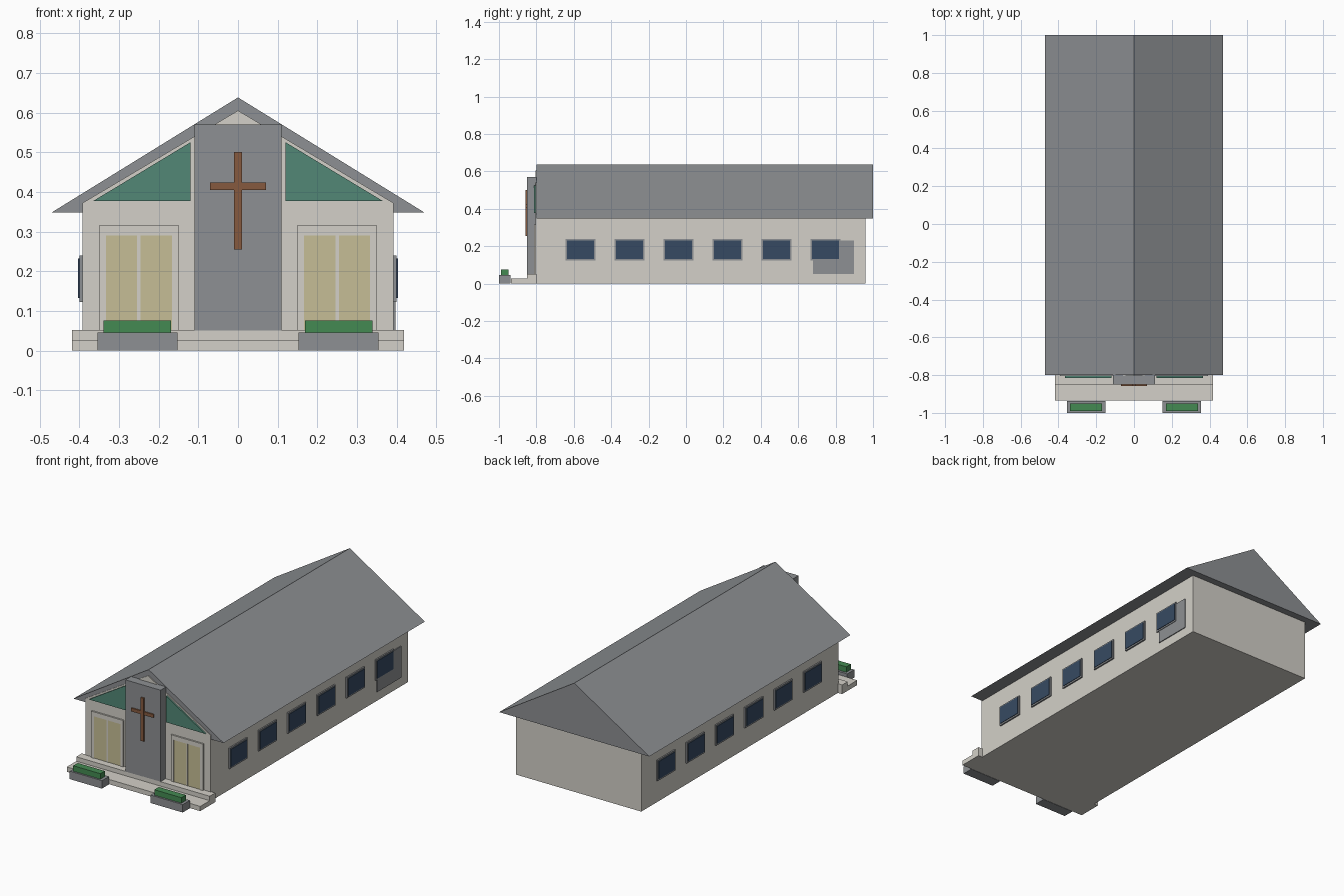
import bpy

cube = bpy.data.objects.get("Cube")
if cube:
    bpy.data.objects.remove(cube, do_unlink=True)


def material(name, srgb):
    """Flat material from 0-255 sRGB values, stored as linear."""
    lin = [((c / 255 + 0.055) / 1.055) ** 2.4 for c in srgb]
    m = bpy.data.materials.new(name)
    m.use_nodes = True
    m.diffuse_color = (*lin, 1)
    bsdf = next(n for n in m.node_tree.nodes if n.type == 'BSDF_PRINCIPLED')
    bsdf.inputs["Base Color"].default_value = (*lin, 1)
    bsdf.inputs["Roughness"].default_value = 0.8
    return m


cream = material("cream plaster", (211, 208, 200))
grey = material("slate grey", (141, 144, 147))
teal = material("teal glass", (82, 135, 118))
wood = material("brown wood", (134, 90, 62))
sand = material("sand door", (198, 190, 150))
leaf = material("hedge green", (68, 138, 82))
navy = material("navy glass", (54, 74, 98))


def prism(name, profile, y0, y1, mat):
    """Extrude an anticlockwise (x, z) profile from y0 back to y1."""
    n = len(profile)
    verts = [(x, y, z) for y in (y0, y1) for x, z in profile]
    faces = [tuple(range(n)), tuple(reversed(range(n, 2 * n)))]
    for i in range(n):
        j = (i + 1) % n
        faces.append((j, i, i + n, j + n))
    mesh = bpy.data.meshes.new(name)
    mesh.from_pydata(verts, [], faces)
    mesh.materials.append(mat)
    ob = bpy.data.objects.new(name, mesh)
    bpy.context.scene.collection.objects.link(ob)
    return ob


def box(name, x, y, z, mat):
    """Box from (low, high) ranges on each axis."""
    profile = [(x[0], z[0]), (x[1], z[0]), (x[1], z[1]), (x[0], z[1])]
    return prism(name, profile, y[0], y[1], mat)


def span(side, a, b):
    """Range a..b from the centre line, mirrored when side is -1."""
    return tuple(sorted((side * a, side * b)))


# Hall with gabled front, and the solid roof
W = 0.392
prism("hall_walls", [(-W, 0), (W, 0), (W, 0.372), (0, 0.605), (-W, 0.372)],
      -0.805, 0.96, cream)
prism("roof", [(-0.47, 0.348), (0.47, 0.348), (0, 0.638)], -0.8, 1.0, grey)

# Entrance tower with its cross
box("tower", (-0.11, 0.11), (-0.85, -0.79), (0.05, 0.57), grey)
box("cross_upright", (-0.01, 0.01), (-0.858, -0.85), (0.255, 0.5), wood)
box("cross_arm", (-0.07, 0.07), (-0.857, -0.85), (0.405, 0.424), wood)

# Porch and step
box("porch", (-0.418, 0.418), (-0.85, -0.8), (0, 0.052), cream)
box("porch_step", (-0.418, 0.418), (-0.935, -0.85), (0, 0.027), cream)

for side, label in ((1, "left"), (-1, "right")):
    # Gable glazing
    tri = [(0.12, 0.377), (0.365, 0.377), (0.12, 0.525)]
    tri = [(side * x, z) for x, z in tri][::side]
    prism(label + "_gable_glass", tri, -0.814, -0.804, teal)

    # Double door and surround
    box(label + "_door_jamb_inner", span(side, 0.149, 0.167),
        (-0.814, -0.804), (0.05, 0.29), cream)
    box(label + "_door_jamb_outer", span(side, 0.333, 0.35),
        (-0.814, -0.804), (0.05, 0.29), cream)
    box(label + "_door_lintel", span(side, 0.149, 0.35),
        (-0.814, -0.804), (0.29, 0.315), cream)
    box(label + "_door", span(side, 0.167, 0.333),
        (-0.811, -0.804), (0.05, 0.29), sand)
    box(label + "_door_divider", span(side, 0.246, 0.254),
        (-0.813, -0.804), (0.05, 0.29), cream)

    # Planter and hedge
    box(label + "_planter", span(side, 0.152, 0.354),
        (-1.0, -0.937), (0, 0.045), grey)
    box(label + "_hedge", span(side, 0.169, 0.339),
        (-0.99, -0.95), (0.045, 0.076), leaf)

    # Side windows
    for i in range(6):
        y = -0.565 + 0.262 * i
        box(f"{label}_window_frame_{i + 1}", span(side, 0.385, 0.4),
            (y - 0.08, y + 0.08), (0.123, 0.24), grey)
        box(f"{label}_window_glass_{i + 1}", span(side, 0.385, 0.403),
            (y - 0.072, y + 0.072), (0.132, 0.232), navy)

# Panel behind the rear window on the left wall
box("side_panel", (0.385, 0.397), (0.68, 0.897), (0.052, 0.23), grey)
